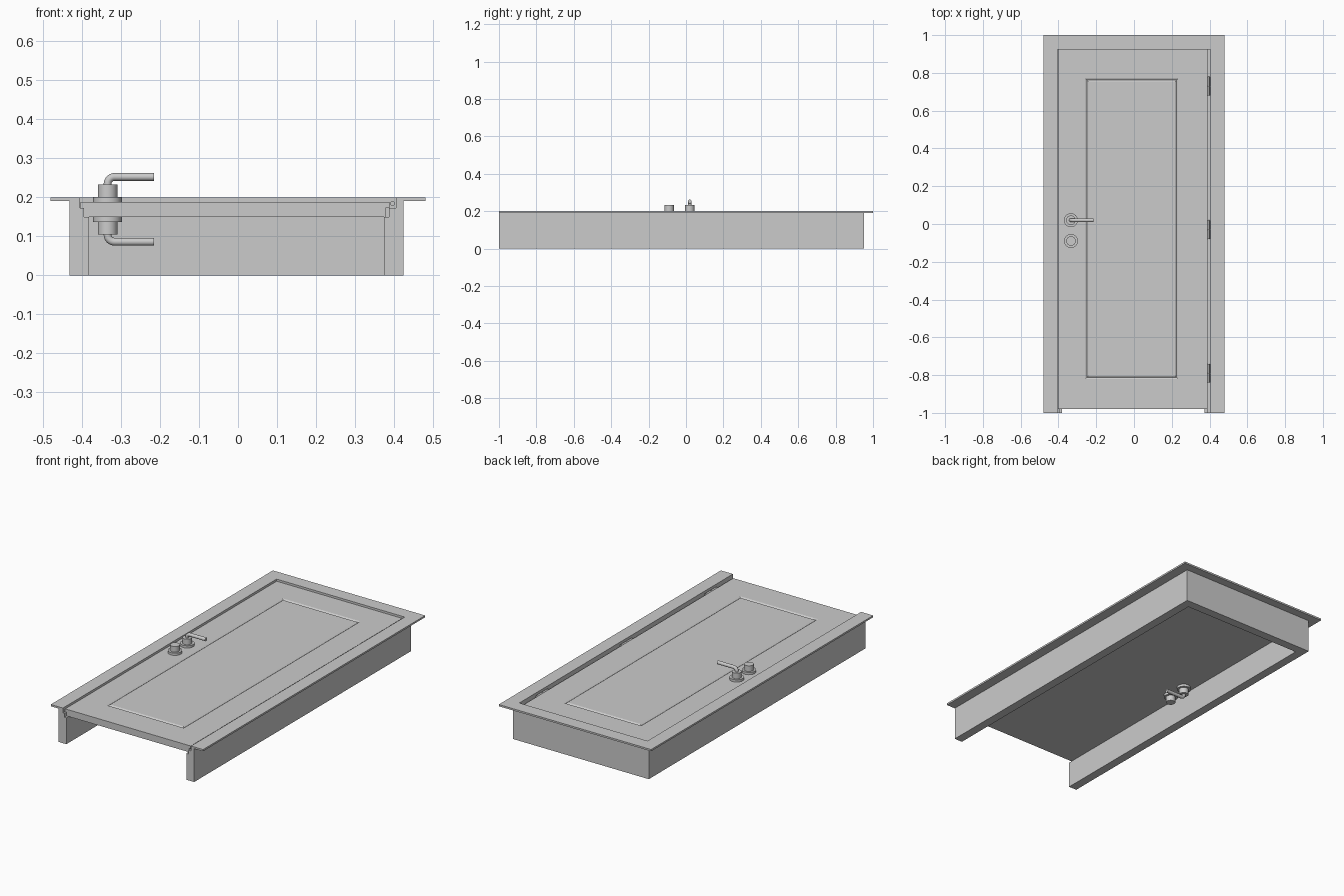
import bpy, bmesh, math
from mathutils import Matrix

if "Cube" in bpy.data.objects:
    bpy.data.objects.remove(bpy.data.objects["Cube"])

grey = bpy.data.materials.new("plain grey")
grey.diffuse_color = (0.6, 0.6, 0.6, 1)
grey.use_nodes = True
grey.node_tree.nodes["Principled BSDF"].inputs["Base Color"].default_value = grey.diffuse_color


def add_object(name, bm, smooth=False):
    bmesh.ops.recalc_face_normals(bm, faces=bm.faces[:])
    me = bpy.data.meshes.new(name)
    bm.to_mesh(me)
    bm.free()
    me.materials.append(grey)
    ob = bpy.data.objects.new(name, me)
    bpy.context.collection.objects.link(ob)
    if smooth:
        bpy.ops.object.select_all(action='DESELECT')
        ob.select_set(True)
        bpy.context.view_layer.objects.active = ob
        bpy.ops.object.shade_smooth_by_angle(angle=math.radians(35))
    return ob


def add_cylinder(bm, x, y, z0, z1, r, sides=32, r2=None):
    bmesh.ops.create_cone(bm, cap_ends=True, segments=sides, radius1=r,
                          radius2=r if r2 is None else r2, depth=abs(z1 - z0),
                          matrix=Matrix.Translation((x, y, (z0 + z1) / 2)))


# Door frame: one stepped profile (inward offset, height) swept along left, top and right
profile = [(0, .19), (0, .2), (.076, .2), (.076, .172), (.085, .172),
           (.085, .15), (.098, .15), (.098, 0), (.048, 0), (.048, .19)]
bm = bmesh.new()
rings = [[], [], [], []]
for d, z in profile:
    xl = -.48 + d
    xr = .48 - d - (0 if d in (0, .076) else .008)
    corners = [(xl, -1), (xl, 1 - d), (xr, 1 - d), (xr, -1)]
    for ring, (x, y) in zip(rings, corners):
        ring.append(bm.verts.new((x, y, z)))
n = len(profile)
for a, b in zip(rings, rings[1:]):
    for i in range(n):
        j = (i + 1) % n
        bm.faces.new((a[i], a[j], b[j], b[i]))
bm.faces.new(rings[0])
bm.faces.new(rings[3])
add_object("door_frame", bm)

# Door leaf: stacked rectangles (x0, x1, y0, y1, z) with rebated lip and panel groove
loops = [(-.394, .378, -.98, .92, .15), (-.394, .378, -.98, .92, .172),
         (-.403, .388, -.98, .929, .172), (-.403, .388, -.98, .929, .188),
         (-.258, .234, -.82, .77, .188), (-.250, .226, -.812, .762, .183),
         (-.242, .218, -.804, .754, .188)]
bm = bmesh.new()
rows = [[bm.verts.new(p) for p in ((x0, y0, z), (x1, y0, z), (x1, y1, z), (x0, y1, z))]
        for x0, x1, y0, y1, z in loops]
for a, b in zip(rows, rows[1:]):
    for i in range(4):
        j = (i + 1) % 4
        bm.faces.new((a[i], a[j], b[j], b[i]))
bm.faces.new(rows[0])
bm.faces.new(rows[-1])
add_object("door_leaf", bm)

# Hinges in the gap on the right
for i, y in enumerate((.73, -.03, -.79)):
    bm = bmesh.new()
    for k in (-1, 1):
        bmesh.ops.create_cone(bm, cap_ends=True, segments=16, radius1=.006, radius2=.006, depth=.048,
                              matrix=Matrix.Translation((.396, y + k * .0255, .184))
                              @ Matrix.Rotation(math.pi / 2, 4, 'X'))
    bmesh.ops.create_cone(bm, cap_ends=True, segments=16, radius1=.004, radius2=.004, depth=.1,
                          matrix=Matrix.Translation((.396, y, .184)) @ Matrix.Rotation(math.pi / 2, 4, 'X'))
    add_object(f"hinge_{i + 1}", bm, True)

# Handle and lock hardware, the same on both faces of the leaf
HX, R, BEND, SIDES = -.334, .01, .018, 20
for side, base, s in (("front", .188, 1), ("back", .15, -1)):
    # rosettes with collars
    for part, y in (("handle_rose", .02), ("lock_cylinder", -.09)):
        bm = bmesh.new()
        add_cylinder(bm, HX, y, base, base + s * .013, .037)
        add_cylinder(bm, HX, y, base + s * .013, base + s * .045, .025)
        add_object(f"{side}_{part}", bm, True)
    # bent lever: rings along the spindle, the elbow and the grip
    top = .064
    path = [(0, .04, 0)]
    for k in range(9):
        t = k / 8 * math.pi / 2
        path.append((BEND * (1 - math.cos(t)), top - BEND + BEND * math.sin(t), t))
    path.append((.119, top, math.pi / 2))
    bm = bmesh.new()
    tube = []
    for px, pz, t in path:
        ring = []
        for k in range(SIDES):
            a = 2 * math.pi * k / SIDES
            u = R * math.cos(a)
            ring.append(bm.verts.new((HX + px - u * math.cos(t), .02 + R * math.sin(a),
                                      base + s * (pz + u * math.sin(t)))))
        tube.append(ring)
    for a, b in zip(tube, tube[1:]):
        for k in range(SIDES):
            j = (k + 1) % SIDES
            bm.faces.new((a[k], a[j], b[j], b[k]))
    bm.faces.new(tube[0])
    bm.faces.new(tube[-1])
    add_object(f"{side}_lever", bm, True)
